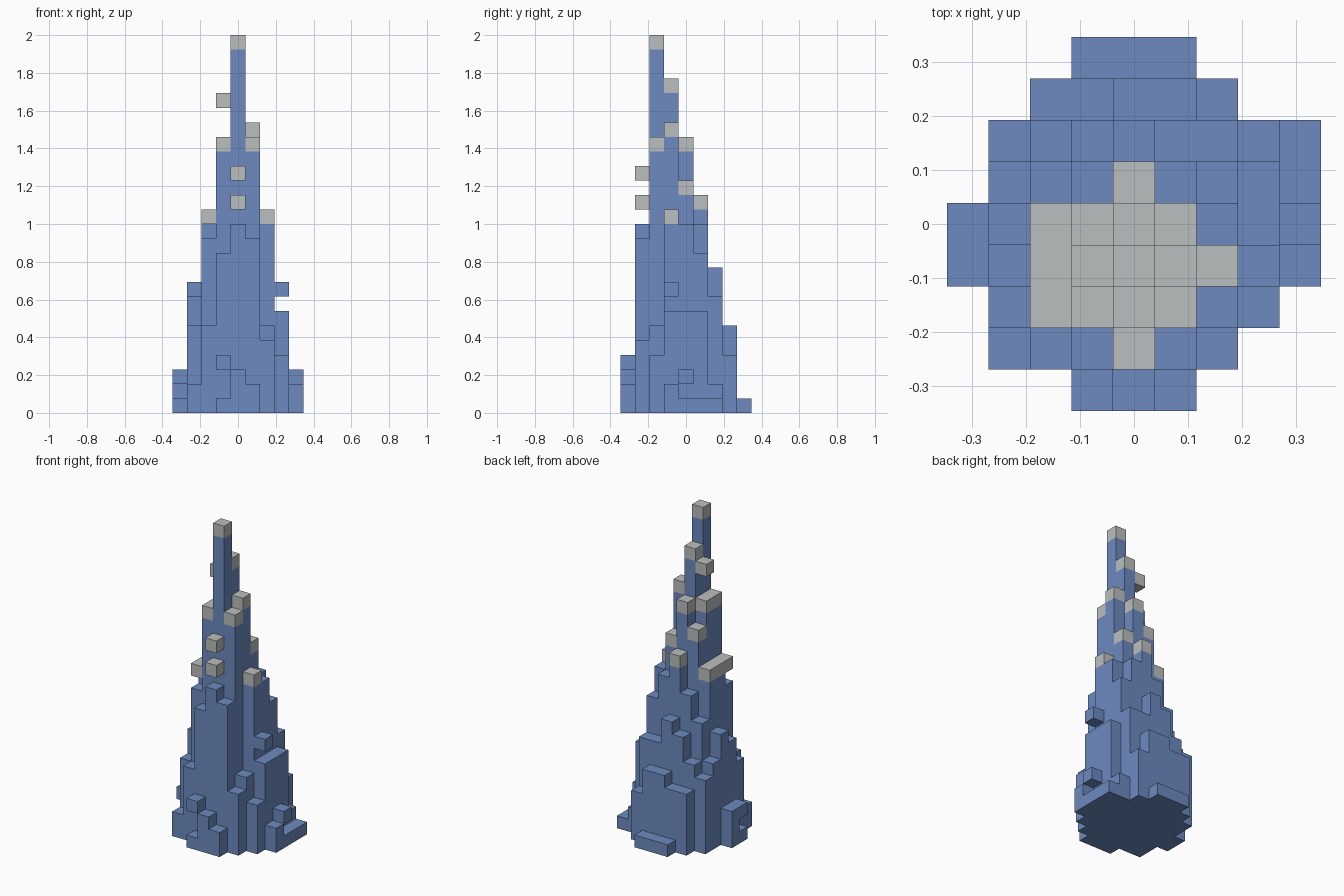
import bpy
import bmesh
from mathutils import Vector

cube = bpy.data.objects.get("Cube")
if cube:
    bpy.data.objects.remove(cube, do_unlink=True)

CELL = 2 / 26

# Column heights, back row first; A is one block tall, Z is twenty-six
PLAN = [
    "...AAA...",
    "..EEFFD..",
    ".FGIJHHBA",
    ".GJLOMKGA",
    "CINQSPMGA",
    "AHNSWTNGB",
    ".FLSZSFD.",
    ".BFKMLE..",
    "...ACB...",
]
CAP_HEIGHT = 14   # columns this tall end in a pale block

# Blocks that stick out of the walls with a gap below
LOOSE_ROCKS = {(-1, -4, 3), (4, 0, 2), (-4, -1, 2), (3, -1, 8)}
LOOSE_CAPS = {(0, -3, 14), (0, -3, 16), (-2, -2, 13), (-1, -1, 21)}


def make_material(name, color):
    mat = bpy.data.materials.new(name)
    mat.use_nodes = True
    mat.diffuse_color = color
    mat.node_tree.nodes["Principled BSDF"].inputs["Base Color"].default_value = color
    return mat


def build_blocks(name, cells, filled, mat):
    """Outer faces of a set of blocks, without those between neighbours."""
    bm = bmesh.new()
    for cell in sorted(cells):
        centre = Vector(cell) + Vector((0, 0, 0.5))
        for axis in range(3):
            for sign in (-1, 1):
                step = [0, 0, 0]
                step[axis] = sign
                if tuple(c + s for c, s in zip(cell, step)) in filled:
                    continue
                n = Vector(step)
                u = Vector([float(i == (axis + 1) % 3) for i in range(3)])
                v = n.cross(u)
                corners = [(-1, -1), (1, -1), (1, 1), (-1, 1)]
                bm.faces.new([bm.verts.new((centre + (n + u * a + v * b) / 2) * CELL)
                              for a, b in corners])
    bmesh.ops.remove_doubles(bm, verts=bm.verts, dist=CELL / 100)
    mesh = bpy.data.meshes.new(name)
    bm.to_mesh(mesh)
    bm.free()
    mesh.materials.append(mat)
    obj = bpy.data.objects.new(name, mesh)
    bpy.context.collection.objects.link(obj)
    return obj


# Sort the blocks of every column into rock and pale caps
rock, caps = set(LOOSE_ROCKS), set(LOOSE_CAPS)
for row, line in enumerate(PLAN):
    for col, letter in enumerate(line):
        if letter == ".":
            continue
        height = ord(letter) - ord("A") + 1
        for z in range(height):
            is_cap = height >= CAP_HEIGHT and z == height - 1
            (caps if is_cap else rock).add((col - 4, 4 - row, z))

blue = make_material("slate blue", (0.15, 0.255, 0.52, 1))
grey = make_material("pale grey", (0.5, 0.52, 0.52, 1))
build_blocks("spire_body", rock, rock | caps, blue)
build_blocks("spire_caps", caps, rock | caps, grey)
